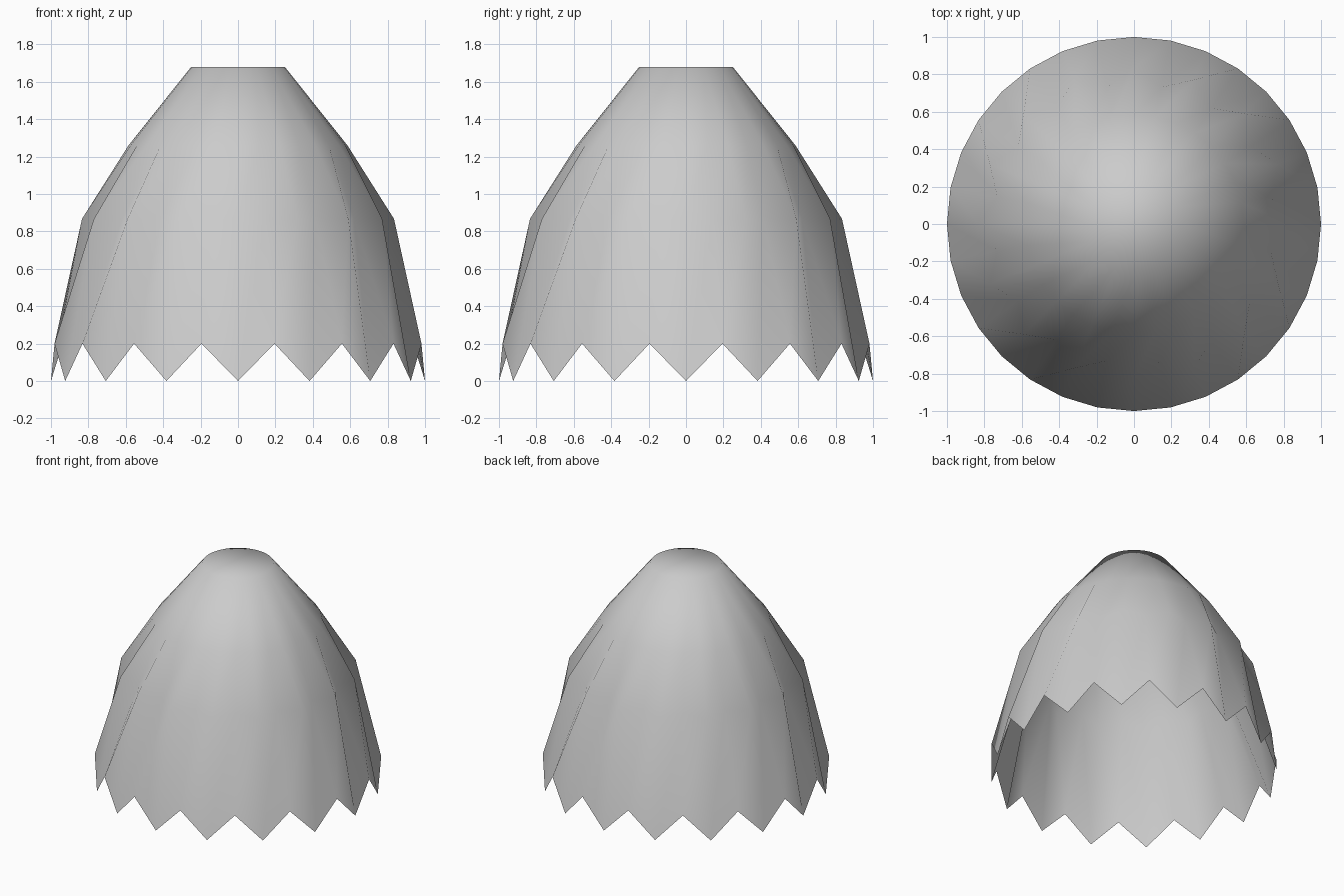
import bpy, bmesh
from math import cos, sin, pi

if "Cube" in bpy.data.objects:
    bpy.data.objects.remove(bpy.data.objects["Cube"])

N = 32  # 16 ribs alternating with 16 grooves
bm = bmesh.new()


def ring(rib, groove):
    """Ring alternating between two (radius, height) pairs."""
    verts = []
    for i in range(N):
        r, z = groove if i % 2 else rib
        a = 2 * pi * i / N
        verts.append(bm.verts.new((r * cos(a), r * sin(a), z)))
    return verts


# zigzag hem, pleated middle, round shoulder and crown
rings = [
    ring((1.0, 0.0), (1.0, 0.2)),
    ring((0.834, 0.867), (0.745, 0.867)),
    ring((0.585, 1.26), (0.585, 1.26)),
    ring((0.25, 1.68), (0.25, 1.68)),
]
for a, b in zip(rings, rings[1:]):
    for i in range(N):
        j = (i + 1) % N
        bm.faces.new((a[i], a[j], b[j]))
        bm.faces.new((a[i], b[j], b[i]))

# closed crown
bm.faces.new(rings[-1])
for f in bm.faces:
    f.smooth = True

mesh = bpy.data.meshes.new("pleated_shell")
bm.to_mesh(mesh)
bm.free()
bpy.context.collection.objects.link(bpy.data.objects.new("pleated_shell", mesh))
